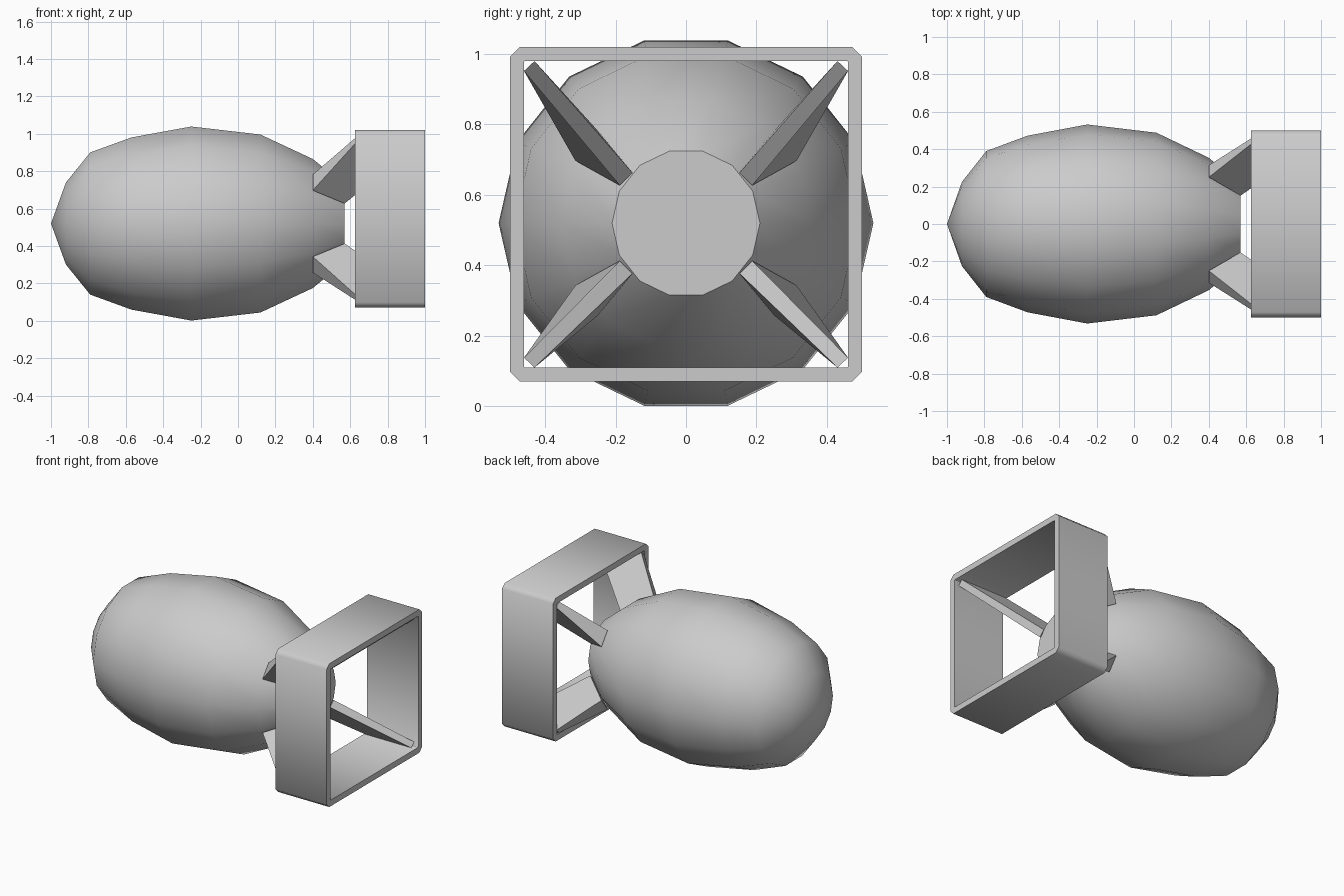
import bpy, bmesh, math
from mathutils import Vector

cube = bpy.data.objects.get("Cube")
if cube:
    bpy.data.objects.remove(cube, do_unlink=True)

AXIS_Z = 0.52

grey = bpy.data.materials.new("plain_grey")
grey.use_nodes = True
colour = (0.6, 0.6, 0.6, 1)
grey.diffuse_color = colour
grey.node_tree.nodes["Principled BSDF"].inputs["Base Color"].default_value = colour


def finish(name, bm, smooth_angle=None):
    bmesh.ops.recalc_face_normals(bm, faces=bm.faces)
    mesh = bpy.data.meshes.new(name)
    bm.to_mesh(mesh)
    bm.free()
    obj = bpy.data.objects.new(name, mesh)
    bpy.context.collection.objects.link(obj)
    mesh.materials.append(grey)
    if smooth_angle:
        bpy.ops.object.select_all(action='DESELECT')
        obj.select_set(True)
        bpy.context.view_layer.objects.active = obj
        bpy.ops.object.shade_smooth_by_angle(angle=math.radians(smooth_angle))
    return obj


def bridge(bm, a, b):
    for i in range(len(a)):
        j = (i + 1) % len(a)
        bm.faces.new((a[i], a[j], b[j], b[i]))


# Rounded body: fourteen-sided lathe along x, pointed nose, flat tail
SIDES = 14
profile = [(-0.92, 0.225), (-0.79, 0.39), (-0.57, 0.472), (-0.25, 0.532),
           (0.12, 0.488), (0.4, 0.354), (0.57, 0.21)]
bm = bmesh.new()
rings = []
for x, r in profile:
    angles = [math.tau * i / SIDES for i in range(SIDES)]
    rings.append([bm.verts.new((x, r * math.cos(a), AXIS_Z + r * math.sin(a)))
                  for a in angles])
for a, b in zip(rings, rings[1:]):
    bridge(bm, a, b)
nose = bm.verts.new((-1, 0, AXIS_Z))
for i in range(SIDES):
    bm.faces.new((nose, rings[0][i], rings[0][(i + 1) % SIDES]))
bm.faces.new(rings[-1])
finish("body", bm, 45)


# Square tail frame: chamfered outside, square inside
def octagon(y, z, cut):
    pts = []
    for sy, sz in ((1, 1), (-1, 1), (-1, -1), (1, -1)):
        pair = [(sy * y, sz * (z - cut)), (sy * (y - cut), sz * z)]
        pts += pair if sy * sz > 0 else pair[::-1]
    return pts


bm = bmesh.new()
FRAME_Z = 0.545
loops = []
for x, y, z, cut in ((0.625, 0.5, 0.475, 0.028), (1, 0.5, 0.475, 0.028),
                     (1, 0.46, 0.435, 0.002), (0.625, 0.46, 0.435, 0.002)):
    loops.append([bm.verts.new((x, py, FRAME_Z + pz)) for py, pz in octagon(y, z, cut)])
for i in range(4):
    bridge(bm, loops[i], loops[(i + 1) % 4])
finish("tail_frame", bm, 50)


# Four tapered fins from the body to the inner corners of the frame
def fin(name, sy, sz):
    tip_z = FRAME_Z - AXIS_Z + sz * 0.435
    root = [(0.4, 0.314, 0.177), (0.4, 0.25, 0.262),
            (0.57, 0.152, 0.143), (0.57, 0.188, 0.107)]
    tip = [(0.63, 0.46, -0.028), (0.63, 0.43, 0), (0.97, 0.43, 0), (0.97, 0.46, -0.028)]
    bm = bmesh.new()
    low = [bm.verts.new((x, sy * y, AXIS_Z + sz * z)) for x, y, z in root]
    high = [bm.verts.new((x, sy * y, AXIS_Z + tip_z + sz * z)) for x, y, z in tip]
    bridge(bm, low, high)
    bm.faces.new(low)
    bm.faces.new(high)
    finish(name, bm)


for side, sy in (("front", -1), ("back", 1)):
    for level, sz in (("lower", -1), ("upper", 1)):
        fin(f"{level}_{side}_fin", sy, sz)
